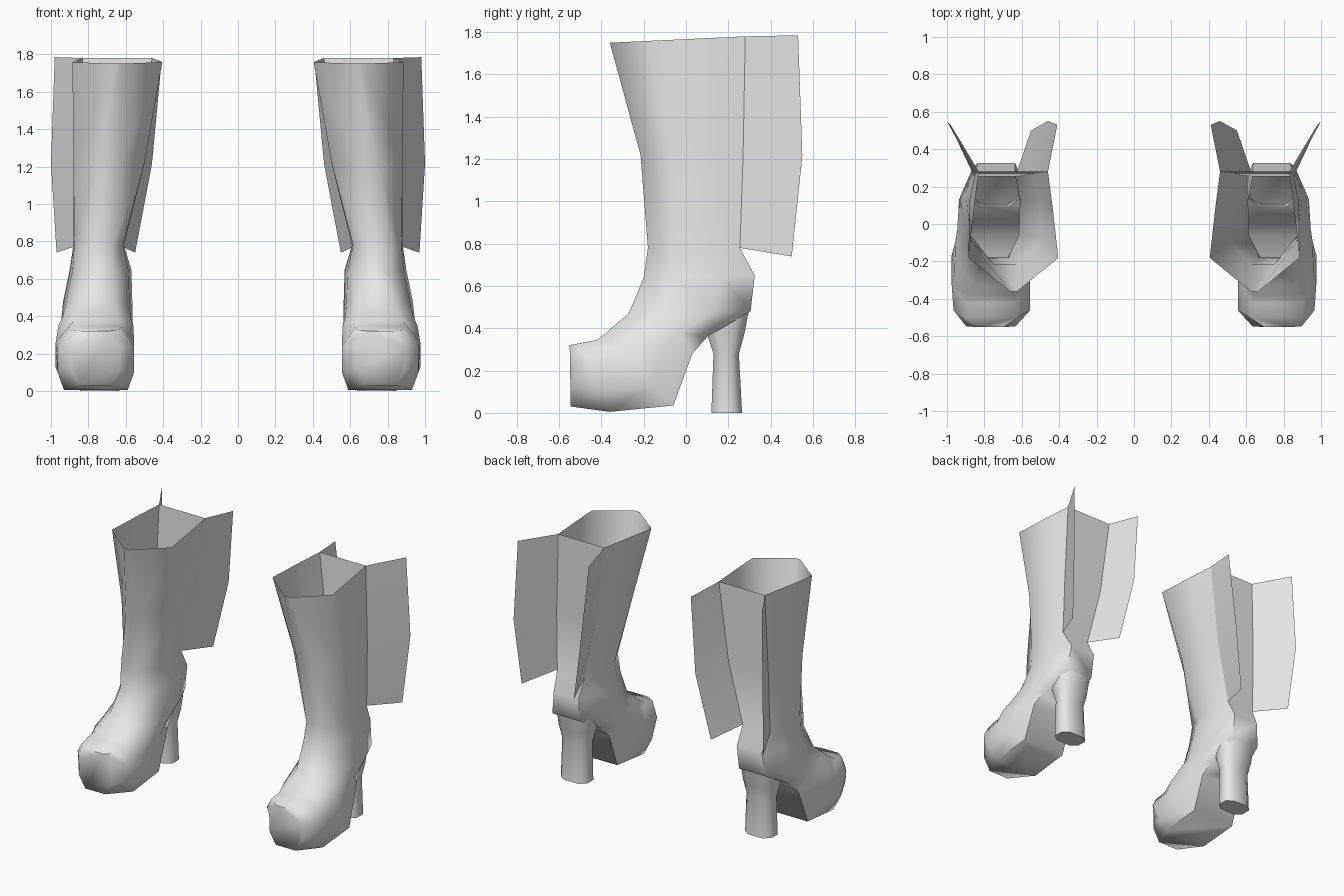
import bpy, bmesh, math
from mathutils import Vector

cube = bpy.data.objects.get("Cube")
if cube:
    bpy.data.objects.remove(cube, do_unlink=True)

grey = bpy.data.materials.new("light grey leather")
grey.use_nodes = True
grey.diffuse_color = (0.8, 0.8, 0.8, 1)
grey.node_tree.nodes["Principled BSDF"].inputs["Base Color"].default_value = (0.8, 0.8, 0.8, 1)
grey.node_tree.nodes["Principled BSDF"].inputs["Roughness"].default_value = 0.7


def finish(bm, name, angle):
    """Turn a bmesh into a smooth-shaded grey object."""
    bmesh.ops.recalc_face_normals(bm, faces=bm.faces)
    mesh = bpy.data.meshes.new(name)
    bm.to_mesh(mesh)
    bm.free()
    mesh.materials.append(grey)
    obj = bpy.data.objects.new(name, mesh)
    bpy.context.collection.objects.link(obj)
    bpy.ops.object.select_all(action='DESELECT')
    obj.select_set(True)
    bpy.context.view_layer.objects.active = obj
    bpy.ops.object.shade_smooth_by_angle(angle=math.radians(angle))
    return obj


def loft(name, rings, closed=True, caps=(), angle=65):
    """Skin a list of equal-length point rings."""
    bm = bmesh.new()
    rows = [[bm.verts.new(p) for p in ring] for ring in rings]
    n = len(rows[0])
    for a, b in zip(rows, rows[1:]):
        for i in range(n if closed else n - 1):
            j = (i + 1) % n
            bm.faces.new((a[i], a[j], b[j], b[i]))
    for c in caps:
        bm.faces.new(rows[c])
    return finish(bm, name, angle)


# Boot sections: front (y, z), back (y, z), centre x, half widths front to back
SECTIONS = [
    ((-0.36, 1.75), (0.28, 1.78), 0.645, (0.02, 0.24, 0.21, 0.185)),
    ((-0.215, 1.22), (0.27, 1.22), 0.69, (0.06, 0.19, 0.19, 0.16)),
    ((-0.18, 0.78), (0.255, 0.78), 0.745, (0.07, 0.13, 0.135, 0.11)),
    ((-0.20, 0.64), (0.325, 0.65), 0.735, (0.07, 0.15, 0.165, 0.10)),
    ((-0.27, 0.47), (0.305, 0.48), 0.75, (0.09, 0.17, 0.185, 0.11)),
    ((-0.33, 0.42), (0.10, 0.36), 0.755, (0.10, 0.18, 0.19, 0.14)),
    ((-0.38, 0.375), (0.03, 0.28), 0.76, (0.12, 0.20, 0.195, 0.165)),
    ((-0.42, 0.345), (-0.06, 0.035), 0.765, (0.14, 0.21, 0.21, 0.17)),
    ((-0.50, 0.33), (-0.36, 0.005), 0.76, (0.14, 0.205, 0.205, 0.17)),
    ((-0.55, 0.32), (-0.545, 0.03), 0.765, (0.07, 0.13, 0.13, 0.08)),
]
STEPS = (0.0, 0.28, 0.7, 1.0)


def section(front, back, cx, widths, side):
    f, b = Vector(front), Vector(back)
    pts = [f.lerp(b, t) for t in STEPS]
    outer = [(side * (cx + w), p.x, p.y) for p, w in zip(pts, widths)]
    inner = [(side * (cx - w), p.x, p.y) for p, w in zip(pts, widths)]
    return outer + inner[::-1]


def heel_ring(z, y0, y1, half, side):
    """Rectangle with cut corners."""
    cx, cy, hy = 0.74, (y0 + y1) / 2, (y1 - y0) / 2
    corners = [(1, .5), (.55, 1), (-.55, 1), (-1, .5),
               (-1, -.5), (-.55, -1), (.55, -1), (1, -.5)]
    return [(side * (cx + half * u), cy + hy * v, z) for u, v in corners]


HEEL = [(0.0, 0.12, 0.265, 0.105), (0.28, 0.13, 0.25, 0.10),
        (0.37, 0.10, 0.275, 0.12), (0.50, 0.09, 0.30, 0.13)]

# Flap edges from top to bottom: hinge edge, free edge
OUTER_FLAP = [((0.83, 0.28, 1.78), (0.98, 0.53, 1.785)),
              ((0.85, 0.27, 1.22), (1.00, 0.55, 1.215)),
              ((0.855, 0.255, 0.78), (0.97, 0.50, 0.74))]
INNER_FLAP = [((0.46, 0.28, 1.78), (0.41, 0.53, 1.75)),
              ((0.53, 0.27, 1.22), (0.46, 0.55, 1.215)),
              ((0.635, 0.255, 0.78), (0.55, 0.50, 0.74))]

for side, label in ((1, "left"), (-1, "right")):
    # Shaft, ankle and platform foot, open at the top and closed at the toe
    loft(label + "_boot", [section(*s, side) for s in SECTIONS], caps=(-1,))
    # Tall block heel
    loft(label + "_heel", [heel_ring(*h, side) for h in HEEL], caps=(0,))
    # Thin flaps hanging from the back corners of the shaft
    for part, flap in (("outer", OUTER_FLAP), ("inner", INNER_FLAP)):
        rows = [[(side * x, y, z) for x, y, z in row] for row in flap]
        loft(f"{label}_{part}_flap", rows, closed=False)
